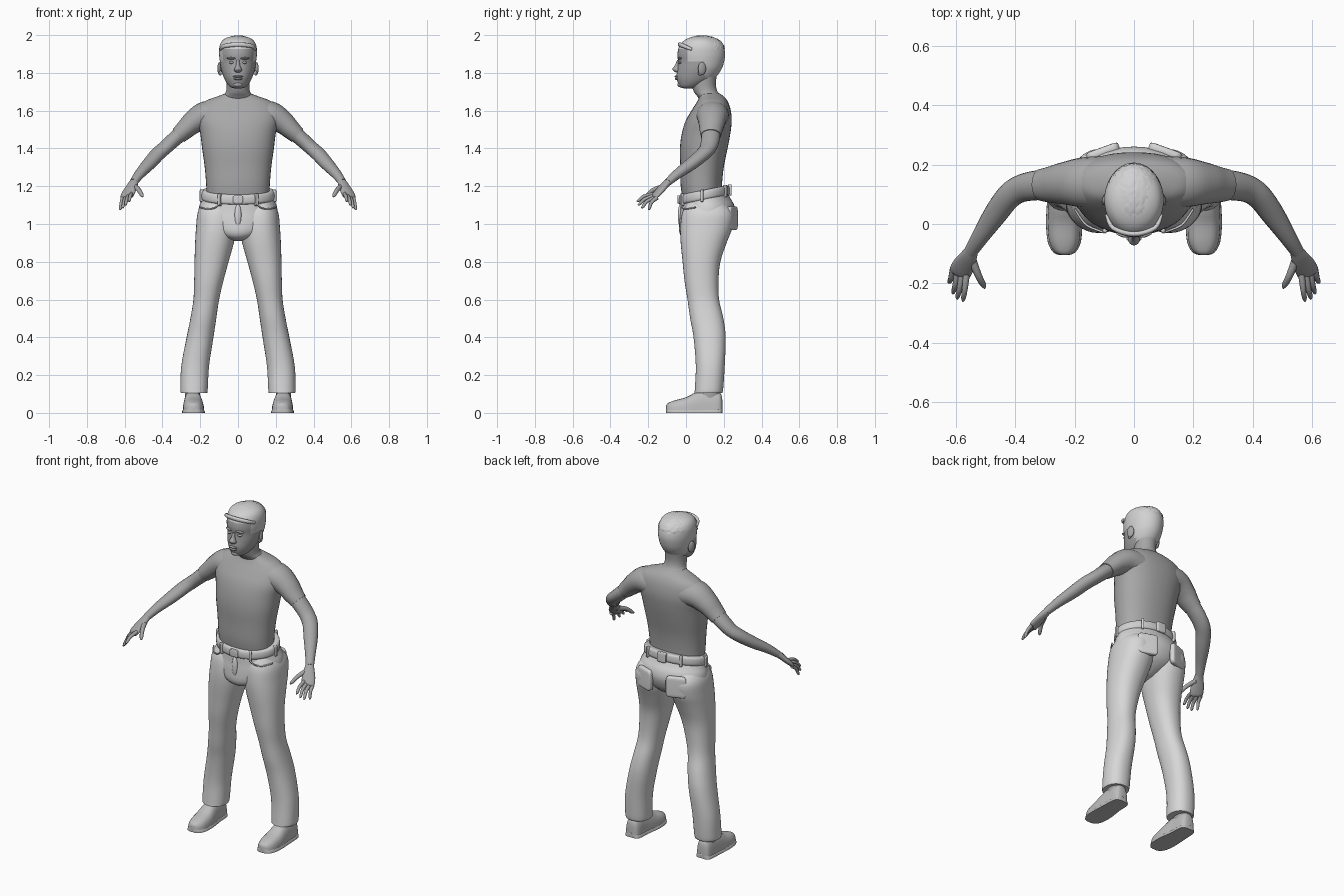
import bpy, bmesh, math, random
from mathutils import Vector, Matrix

if "Cube" in bpy.data.objects:
    bpy.data.objects.remove(bpy.data.objects["Cube"])

random.seed(4)
N = 40


def mat(name, v):
    m = bpy.data.materials.new(name)
    m.diffuse_color = (v, v, v, 1)
    m.use_nodes = True
    m.node_tree.nodes["Principled BSDF"].inputs["Base Color"].default_value = m.diffuse_color
    return m


SKIN, SHIRT = mat("skin grey", 0.38), mat("shirt grey", 0.39)
DENIM, HAIR = mat("trouser grey", 0.68), mat("hair grey", 0.64)
SHOE, BELT = mat("shoe grey", 0.52), mat("belt grey", 0.62)


def spline(keys, steps=4):
    """Smooth rows of numbers through the given key rows."""
    k = [keys[0]] + list(keys) + [keys[-1]]
    out = []
    for i in range(1, len(k) - 2):
        for s in range(steps):
            t = s / steps
            out.append([0.5 * (2 * b + (c - a) * t + (2 * a - 5 * b + 4 * c - d) * t * t
                               + (3 * b - a - 3 * c + d) * t ** 3)
                        for a, b, c, d in zip(*k[i - 1:i + 3])])
    return out + [list(keys[-1])]


def skin_rings(name, rings, mats, mirror=False, angle=60):
    """Bridge rings of points into a closed smooth object."""
    bm = bmesh.new()
    rows = [[bm.verts.new(p) for p in r] for r in rings]
    n = len(rows[0])
    for a, b in zip(rows, rows[1:]):
        for i in range(n):
            bm.faces.new((a[i], a[(i + 1) % n], b[(i + 1) % n], b[i]))
    bm.faces.new(rows[0])
    bm.faces.new(rows[-1])
    return finish(name, bm, mats, mirror, angle)


def finish(name, bm, mats, mirror=False, angle=60):
    bmesh.ops.recalc_face_normals(bm, faces=bm.faces[:])
    me = bpy.data.meshes.new(name)
    bm.to_mesh(me)
    bm.free()
    ob = bpy.data.objects.new(name, me)
    bpy.context.collection.objects.link(ob)
    for m in mats if isinstance(mats, list) else [mats]:
        me.materials.append(m)
    bpy.ops.object.select_all(action='DESELECT')
    ob.select_set(True)
    bpy.context.view_layer.objects.active = ob
    bpy.ops.object.shade_smooth_by_angle(angle=math.radians(angle))
    if mirror:
        md = ob.modifiers.new("mirror", 'MIRROR')
        md.use_mirror_merge = False
    return ob


def stack(name, keys, mats, mirror=False, shear=0, power=1.0, steps=4):
    """Horizontal rings: z, x min, x max, y front, y back."""
    rings = []
    for z, x0, x1, y0, y1 in spline(keys, steps):
        r = []
        for i in range(N):
            a = math.tau * i / N
            c, s = math.cos(a), math.sin(a)
            c, s = [math.copysign(abs(v) ** power, v) for v in (c, s)]
            y = (y0 + y1) / 2 + (y1 - y0) / 2 * s
            r.append(((x0 + x1) / 2 + (x1 - x0) / 2 * c, y, z + shear * (y - 0.095)))
        rings.append(r)
    return skin_rings(name, rings, mats, mirror)


def sym(rows):
    return [(z, -w, w, a, b) for z, w, a, b in rows]


def tube(name, keys, mats, mirror=True, n=20, steps=4):
    """Limb along x, y, z with sideways radius and upright radius."""
    pts = spline(keys, steps)
    rings = []
    for i, (x, y, z, ru, rv) in enumerate(pts):
        t = Vector(pts[min(i + 1, len(pts) - 1)][:3]) - Vector(pts[max(i - 1, 0)][:3])
        t.normalize()
        u = t.cross(Vector((0, 0, 1))).normalized()
        v = u.cross(t)
        rings.append([Vector((x, y, z)) + u * ru * math.cos(math.tau * j / n)
                      + v * rv * math.sin(math.tau * j / n) for j in range(n)])
    return skin_rings(name, rings, mats, mirror)


def blob(name, loc, size, m, mirror=False, rot=0, box=False):
    """Ellipsoid or softened block."""
    bm = bmesh.new()
    if box:
        bmesh.ops.create_cube(bm, size=2)
        bmesh.ops.bevel(bm, geom=bm.edges[:], offset=0.35, segments=3, affect='EDGES', profile=0.5)
    else:
        bmesh.ops.create_uvsphere(bm, u_segments=20, v_segments=12, radius=1)
    bm.transform(Matrix.Translation(loc) @ Matrix.Rotation(rot, 4, 'Z')
                 @ Matrix.Diagonal((*size, 1)))
    return finish(name, bm, m, mirror)


# Shirt body and sleeves
stack("shirt_body", sym([(1.12, .165, -.015, .19), (1.2, .168, -.028, .19), (1.3, .176, -.03, .2),
      (1.4, .19, -.032, .22), (1.48, .2, -.022, .235), (1.55, .215, 0, .242),
      (1.61, .21, .035, .235), (1.65, .175, .06, .22), (1.675, .11, .07, .2),
      (1.69, .07, .065, .18)]), SHIRT, power=.9)
tube("sleeve", [(.08, .14, 1.57, .09, .08), (.17, .14, 1.575, .085, .075),
     (.235, .137, 1.54, .072, .062), (.28, .133, 1.5, .062, .052),
     (.315, .132, 1.468, .054, .045)], SHIRT)

# Bare arms, hands and fingers
tube("arm", [(.26, .133, 1.515, .05, .042), (.33, .13, 1.455, .05, .04), (.385, .118, 1.405, .046, .037),
     (.425, .09, 1.37, .043, .036), (.47, .03, 1.32, .039, .033), (.52, -.045, 1.265, .029, .026),
     (.552, -.095, 1.222, .023, .02)], SKIN)
tube("palm", [(.545, -.083, 1.232, .021, .019), (.558, -.11, 1.208, .029, .018),
     (.575, -.14, 1.175, .037, .016), (.588, -.165, 1.148, .037, .013),
     (.592, -.173, 1.14, .028, .007)], SKIN)
for nm, b, e in [("index", (.565, -.17, 1.158), (.577, -.262, 1.12)),
                 ("middle", (.58, -.17, 1.148), (.597, -.255, 1.1)),
                 ("ring", (.595, -.163, 1.14), (.611, -.237, 1.085)),
                 ("little", (.61, -.152, 1.14), (.624, -.2, 1.075)),
                 ("thumb", (.548, -.115, 1.2), (.503, -.218, 1.145))]:
    B, E = Vector(b), Vector(e)
    M = B.lerp(E, .5) + Vector((0, -.006, .008))
    r = .012 if nm == "thumb" else .0095
    tube(nm + "_finger", [(*B, r * 1.2, r * 1.2), (*M, r, r), (*B.lerp(E, .88), r * .8, r * .8),
         (*E, .002, .002)], SKIN, n=10, steps=3)

# Trousers
stack("trouser_hips", sym([(.915, .03, .05, .14), (.935, .09, -.01, .19), (.97, .16, -.035, .235),
      (1.03, .207, -.035, .26), (1.08, .208, -.03, .255), (1.12, .195, -.028, .235),
      (1.165, .18, -.025, .215)]), DENIM, shear=.12)
stack("trouser_leg", [(.105, .163, .302, .045, .192), (.13, .16, .305, .047, .197),
      (.25, .153, .3, .052, .205), (.4, .13, .272, .04, .21), (.5, .115, .252, .022, .198),
      (.6, .1, .236, .008, .175), (.7, .077, .232, -.008, .172), (.8, .05, .23, -.018, .182),
      (.9, .022, .227, -.028, .215), (.98, .008, .222, -.03, .245), (1.06, .01, .213, -.02, .25),
      (1.12, .03, .18, .01, .2)], DENIM, mirror=True, power=.9)

# Back pockets, fly and hip pocket edges
blob("back_pocket", (.105, .243, 1.03), (.058, .016, .062), DENIM, True, -.35, box=True)
blob("fly_flap", (0, -.03, 1.045), (.018, .013, .06), DENIM)
tube("hip_pocket_edge", [(.1, -.028, 1.105, .004, .004), (.125, -.02, 1.085, .004, .004),
     (.165, .0, 1.08, .004, .004), (.2, .05, 1.088, .004, .004)], DENIM, n=8)

# Belt with buckle and loops
stack("belt", sym([(1.128, .183, -.026, .222), (1.132, .193, -.036, .232), (1.155, .195, -.038, .232),
      (1.176, .19, -.034, .228), (1.18, .178, -.022, .216)]), BELT, shear=.2, steps=2)
blob("buckle", (0, -.036, 1.13), (.026, .01, .021), BELT, box=True)
for i, a in enumerate((-60, -5, 55)):
    c, s = math.cos(math.radians(a)), math.sin(math.radians(a))
    blob("belt_loop_%d" % i, (.193 * c, .097 + .134 * s, 1.152 + .027 * s), (.008, .011, .032),
         DENIM, True, math.radians(a - 90), box=True)
blob("back_belt_loop", (0, .232, 1.18), (.03, .01, .03), DENIM, box=True)

# Shoes with soles: y, inner x, outer x, top z
shoe = spline([(-.105, .225, .245, .04), (-.095, .202, .268, .052), (-.06, .184, .286, .066),
               (0, .18, .292, .083), (.05, .185, .29, .108), (.1, .192, .287, .12),
               (.16, .195, .284, .115), (.185, .205, .275, .1), (.192, .225, .255, .07)])


def shoe_part(name, low, top, grow, m):
    rings = []
    for y, x0, x1, h in shoe:
        r = []
        for i in range(24):
            c, s = math.cos(math.tau * i / 24), math.sin(math.tau * i / 24)
            w = (x1 - x0) / 2 + grow
            hi = top if top else h
            z = low + (hi - low) * max(0, s) ** .8 if s > 0 else low
            r.append(((x0 + x1) / 2 + w * math.copysign(abs(c) ** .7, c), y, z))
        rings.append(r)
    skin_rings(name, rings, m, True, 50)


shoe_part("shoe_upper", .012, None, 0, SHOE)
shoe_part("shoe_sole", 0, .028, .005, SHOE)
stack("ankle", [(.08, .2, .28, .07, .18), (.16, .2, .28, .07, .18)], SKIN, True)

# Neck and head, scalp coloured by height and depth
stack("neck", sym([(1.64, .1, .085, .215), (1.675, .082, .06, .195), (1.7, .064, .042, .168),
      (1.74, .06, .03, .158), (1.8, .062, .03, .165)]), SKIN)
head = stack("head", sym([(1.718, .018, -.012, .03), (1.726, .042, -.032, .07), (1.75, .062, -.044, .12),
       (1.78, .077, -.05, .16), (1.82, .09, -.046, .188), (1.86, .096, -.042, .202),
       (1.9, .1, -.045, .207), (1.94, .098, -.036, .198), (1.97, .084, -.012, .172),
       (1.988, .055, .025, .135), (1.995, .015, .07, .09)]), [SKIN, HAIR], steps=6)
for p in head.data.polygons:
    c = p.center
    if c.z > 1.925 or (c.y > .015 and c.z > 1.86) or (c.y > .1 and c.z > 1.77):
        p.material_index = 1

# Nose, brow, eyes, lips and ears
stack("nose", sym([(1.802, .008, -.055, -.03), (1.81, .02, -.064, -.03), (1.822, .019, -.072, -.03),
      (1.84, .011, -.059, -.03), (1.868, .008, -.047, -.03)]), SKIN)
blob("brow", (.036, -.034, 1.877), (.026, .011, .006), SKIN, True, .25)
blob("eye", (.035, -.032, 1.855), (.014, .01, .007), SKIN, True, .2)
blob("upper_lip", (0, -.048, 1.781), (.026, .013, .006), SKIN)
blob("lower_lip", (0, -.046, 1.768), (.023, .013, .007), SKIN)
blob("chin", (0, -.026, 1.738), (.026, .02, .015), SKIN)
blob("ear", (.097, .085, 1.823), (.01, .022, .034), SKIN, True, .35)
blob("ear_lobe", (.094, .075, 1.8), (.008, .012, .014), SKIN, True)

# Curly hair: raised front edge and uneven crown
tube("hairline_roll", [(-.092, .03, 1.925, .006, .008), (-.07, -.014, 1.943, .008, .011),
     (0, -.034, 1.95, .009, .012), (.07, -.014, 1.943, .008, .011),
     (.092, .03, 1.925, .006, .008)], HAIR, mirror=False, n=12)
bm = bmesh.new()
bmesh.ops.create_icosphere(bm, subdivisions=5, radius=1)
for v in bm.verts:
    k = 1 + random.uniform(-.018, .02)
    v.co = Vector((v.co.x * .097 * k, .086 + v.co.y * .119 * k, 1.925 + v.co.z * .073 * k))
bmesh.ops.delete(bm, geom=[v for v in bm.verts if v.co.z < 1.925], context='VERTS')
finish("curly_crown", bm, HAIR, angle=80)
